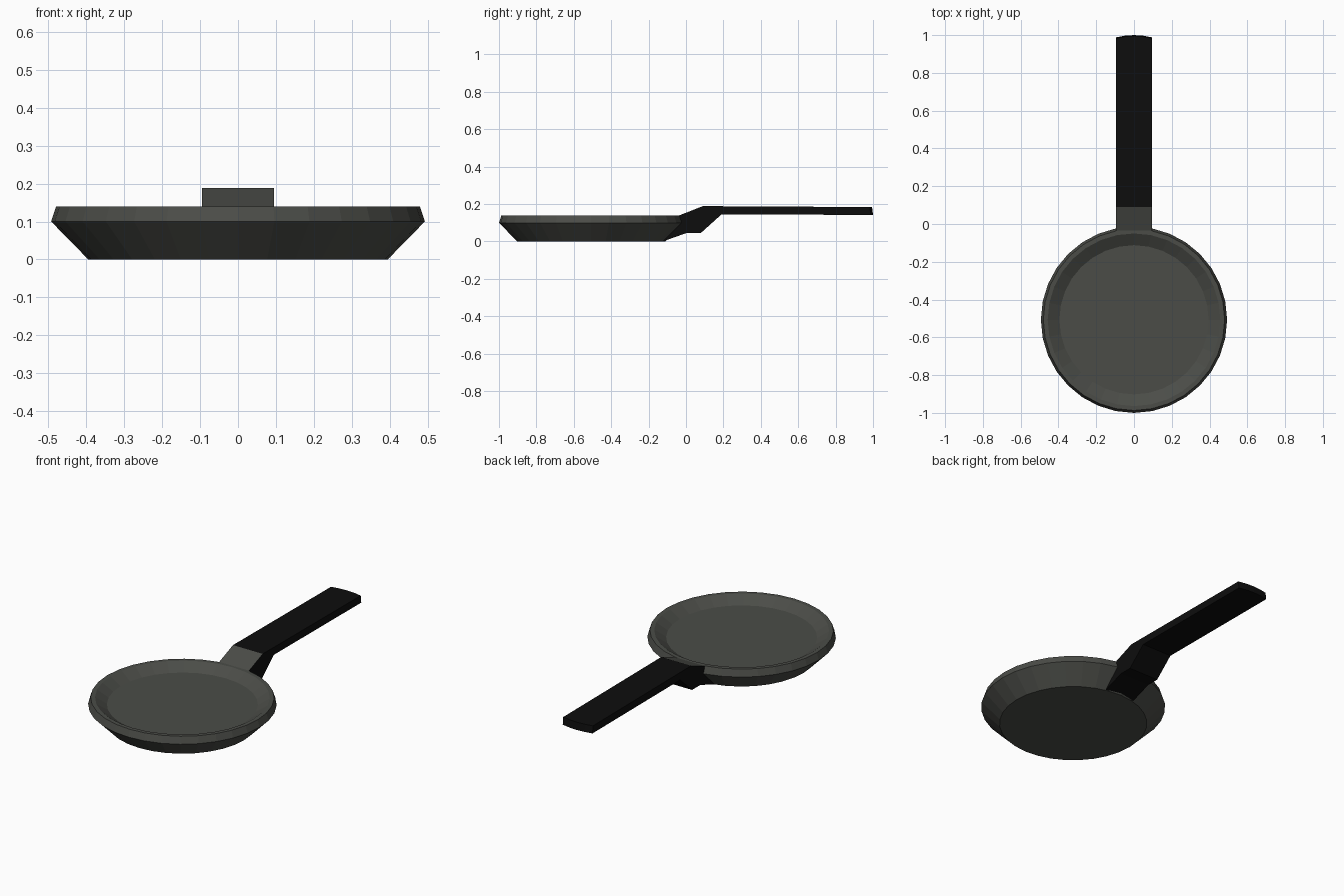
import bpy, bmesh, math

if "Cube" in bpy.data.objects:
    bpy.data.objects.remove(bpy.data.objects["Cube"])

SIDES = 32
CENTRE_Y = -0.507


def material(name, colour):
    mat = bpy.data.materials.new(name)
    mat.diffuse_color = (*colour, 1)
    mat.use_nodes = True
    mat.node_tree.nodes["Principled BSDF"].inputs["Base Color"].default_value = mat.diffuse_color
    return mat


def add_object(name, bm, mats):
    bmesh.ops.recalc_face_normals(bm, faces=bm.faces)
    mesh = bpy.data.meshes.new(name)
    bm.to_mesh(mesh)
    bm.free()
    for mat in mats:
        mesh.materials.append(mat)
    obj = bpy.data.objects.new(name, mesh)
    bpy.context.collection.objects.link(obj)
    return obj


iron = material("dark_iron", (0.07, 0.073, 0.064))
black = material("black_grip", (0.004, 0.004, 0.004))

# Pan body: lathed wall profile (radius, height), closed by base and floor
profile = [(0.395, 0), (0.493, 0.1), (0.48, 0.14), (0.457, 0.14), (0.395, 0.1)]
bm = bmesh.new()
rings = []
for r, z in profile:
    rings.append([bm.verts.new((r * math.cos(2 * math.pi * i / SIDES),
                                CENTRE_Y + r * math.sin(2 * math.pi * i / SIDES), z))
                  for i in range(SIDES)])
for a, b in zip(rings, rings[1:]):
    for i in range(SIDES):
        j = (i + 1) % SIDES
        bm.faces.new((a[i], a[j], b[j], b[i]))
bm.faces.new(rings[0])
bm.faces.new(rings[-1])
add_object("pan_body", bm, [iron])

# Handle: side profile (y, z) swept across x, with a gently rounded end
side = [(-0.12, 0.002), (0.005, 0.046), (0.08, 0.046), (0.19, 0.145),
        (1.0, 0.142), (0.995, 0.184), (0.09, 0.189), (-0.05, 0.134)]
END_POINTS = (4, 5)
HALF_WIDTH = 0.095
bm = bmesh.new()
columns = []
for t in (-1, -0.5, 0, 0.5, 1):
    columns.append([bm.verts.new((t * HALF_WIDTH,
                                  y - (0.012 * t * t if k in END_POINTS else 0), z))
                    for k, (y, z) in enumerate(side)])
for a, b in zip(columns, columns[1:]):
    for k in range(len(side)):
        m = (k + 1) % len(side)
        face = bm.faces.new((a[k], a[m], b[m], b[k]))
        # sloped top of the neck matches the pan
        face.material_index = 1 if k == 6 else 0
bm.faces.new(columns[0])
bm.faces.new(columns[-1])
add_object("handle", bm, [black, iron])
